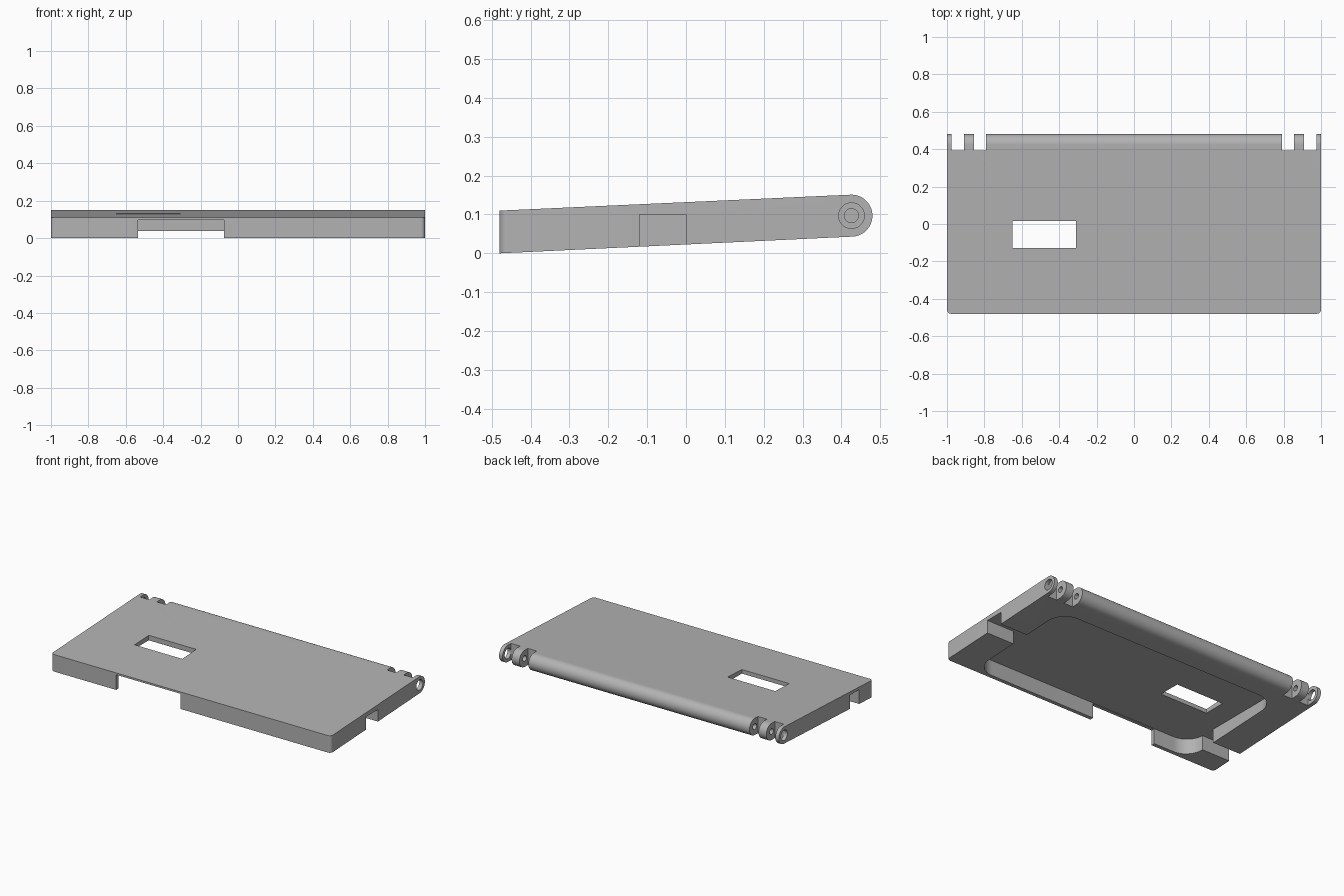
import bpy, bmesh, math
from mathutils import Matrix, Vector

cube = bpy.data.objects.get("Cube")
if cube:
    bpy.data.objects.remove(cube, do_unlink=True)

mat = bpy.data.materials.new("mid grey plastic")
mat.use_nodes = True
GREY = (0.45, 0.45, 0.45, 1)
mat.diffuse_color = GREY
mat.node_tree.nodes["Principled BSDF"].inputs["Base Color"].default_value = GREY

FRONT = -0.48
PIN_Y, PIN_Z, PIN_R = 0.426, 0.097, 0.054
CEILING = 0.1


def make_object(name, bm):
    bmesh.ops.recalc_face_normals(bm, faces=bm.faces)
    mesh = bpy.data.meshes.new(name)
    bm.to_mesh(mesh)
    bm.free()
    mesh.materials.append(mat)
    obj = bpy.data.objects.new(name, mesh)
    bpy.context.collection.objects.link(obj)
    return obj


def prism(name, points, direction):
    """Extrude a closed outline along a direction."""
    bm = bmesh.new()
    face = bm.faces.new([bm.verts.new(p) for p in points])
    moved = bmesh.ops.extrude_face_region(bm, geom=[face])["geom"]
    bmesh.ops.translate(bm, vec=direction,
                        verts=[v for v in moved if isinstance(v, bmesh.types.BMVert)])
    return make_object(name, bm)


def box(name, x0, x1, y0, y1, z0, z1):
    corners = [(x0, y0, z0), (x1, y0, z0), (x1, y1, z0), (x0, y1, z0)]
    return prism(name, corners, (0, 0, z1 - z0))


def pin_hole(name, x0, x1, radius):
    bm = bmesh.new()
    bmesh.ops.create_cone(bm, cap_ends=True, segments=40, radius1=radius, radius2=radius,
                          depth=abs(x1 - x0),
                          matrix=Matrix.Translation(((x0 + x1) / 2, PIN_Y, PIN_Z))
                          @ Matrix.Rotation(math.pi / 2, 4, 'Y'))
    return make_object(name, bm)


def round_upright_edges(obj, radius, segments, test):
    bm = bmesh.new()
    bm.from_mesh(obj.data)
    edges = [e for e in bm.edges
             if abs((e.verts[0].co - e.verts[1].co).normalized().z) > 0.99
             and all(test(v.co) for v in e.verts)]
    bmesh.ops.bevel(bm, geom=edges, offset=radius, segments=segments,
                    profile=0.5, affect='EDGES')
    bm.to_mesh(obj.data)
    bm.free()


# Wedge-shaped cover with a rounded hinge barrel along the back
tilt = math.atan2(PIN_Z + PIN_R - 0.11, PIN_Y - FRONT)
outline = [(-1, FRONT, 0), (-1, FRONT, 0.11)]
for i in range(33):
    a = math.pi / 2 + tilt - math.pi * i / 32
    outline.append((-1, PIN_Y + PIN_R * math.cos(a), PIN_Z + PIN_R * math.sin(a)))
cover = prism("cover_panel", outline, (2, 0, 0))
round_upright_edges(cover, 0.022, 8, lambda co: co.y < FRONT + 0.01)

# Underside pocket with rounded corners
pocket = box("pocket_cutter", -0.8, 0.805, -0.457, 0.31, -0.1, CEILING)
round_upright_edges(pocket, 0.12, 12, lambda co: True)
cutters = [
    pocket,
    box("front_notch_cutter", -0.535, -0.075, -0.6, -0.4, -0.1, CEILING - 0.002),
    box("left_notch_cutter", 0.7, 1.1, -0.12, 0, -0.1, CEILING),
    box("right_notch_cutter", -1.1, -0.7, -0.34, -0.245, -0.1, CEILING),
    box("window_cutter", -0.65, -0.31, -0.127, 0.017, 0, 0.3),
]

# Hinge slots and pin holes at both ends
for side in (-1, 1):
    for inner, outer in ((0.91, 0.975), (0.79, 0.855)):
        x0, x1 = sorted((side * inner, side * outer))
        cutters.append(box("slot_cutter", x0, x1, 0.393, 0.6, -0.1, 0.3))
    cutters.append(pin_hole("wide_hole_cutter", side * 0.95, side * 1.1, 0.033))
    cutters.append(pin_hole("narrow_hole_cutter", side * 0.73, side * 0.94, 0.018))

bpy.context.view_layer.objects.active = cover
for cutter in cutters:
    cutter.hide_render = True
    mod = cover.modifiers.new("cut", 'BOOLEAN')
    mod.operation = 'DIFFERENCE'
    mod.solver = 'EXACT'
    mod.object = cutter
    bpy.ops.object.modifier_apply(modifier=mod.name)
    bpy.data.objects.remove(cutter, do_unlink=True)

bpy.ops.object.select_all(action='DESELECT')
cover.select_set(True)
bpy.ops.object.shade_smooth_by_angle(angle=math.radians(30))
